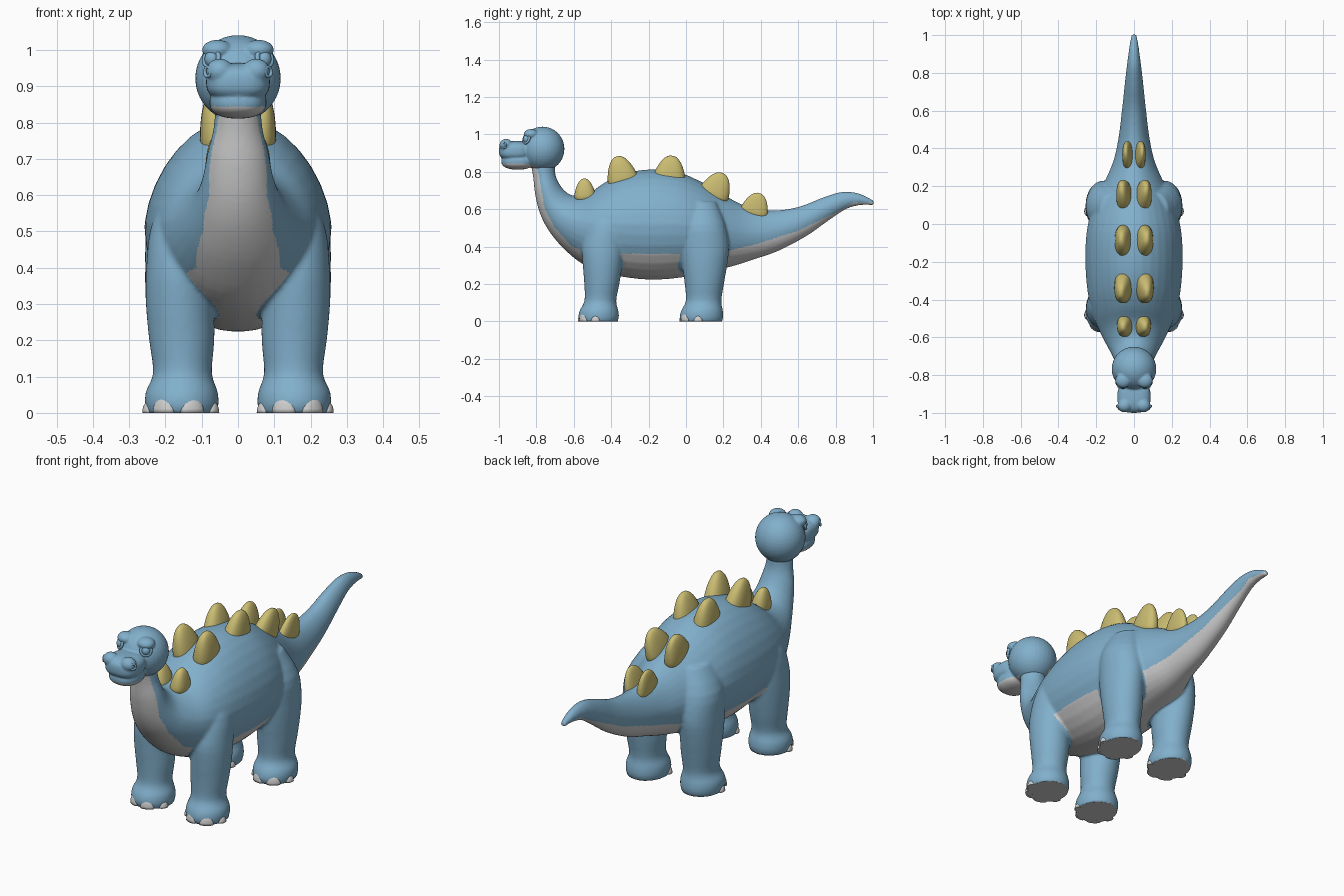
import bpy, bmesh, math
from mathutils import Vector, Matrix

if "Cube" in bpy.data.objects:
    bpy.data.objects.remove(bpy.data.objects["Cube"])


def material(name, rgb):
    m = bpy.data.materials.new(name)
    m.diffuse_color = (*rgb, 1)
    m.use_nodes = True
    m.node_tree.nodes["Principled BSDF"].inputs["Base Color"].default_value = m.diffuse_color
    return m


BLUE = material("blue skin", (0.22, 0.43, 0.60))
PALE = material("pale belly", (0.60, 0.61, 0.60))
GOLD = material("gold plates", (0.60, 0.51, 0.17))


def finish(name, bm, mats):
    bmesh.ops.recalc_face_normals(bm, faces=bm.faces)
    me = bpy.data.meshes.new(name)
    bm.to_mesh(me)
    bm.free()
    for m in mats:
        me.materials.append(m)
    me.shade_smooth()
    ob = bpy.data.objects.new(name, me)
    bpy.context.collection.objects.link(ob)
    return ob


def spline(rows, steps=4):
    """Catmull-Rom through tuples of numbers."""
    out = []
    for i in range(len(rows) - 1):
        a, b = rows[max(i - 1, 0)], rows[i]
        c, d = rows[i + 1], rows[min(i + 2, len(rows) - 1)]
        for k in range(steps):
            t = k / steps
            out.append([0.5 * (2 * q + (r - p) * t + (2 * p - 5 * q + 4 * r - s) * t * t
                               + (3 * q - p - 3 * r + s) * t ** 3)
                        for p, q, r, s in zip(a, b, c, d)])
    return out + [list(rows[-1])]


def loft(bm, rings, n=32):
    """Rings of (centre, side vector, up vector, top pinch)."""
    loops = []
    for c, u, v, pinch in rings:
        loop = []
        for k in range(n):
            a = 2 * math.pi * k / n
            s = math.sin(a)
            loop.append(bm.verts.new(c + u * math.cos(a) * (1 - pinch * max(s, 0)) + v * s))
        loops.append(loop)
    for p, q in zip(loops, loops[1:]):
        for k in range(n):
            bm.faces.new((p[k], p[(k + 1) % n], q[(k + 1) % n], q[k]))
    bm.faces.new(loops[0][::-1])
    bm.faces.new(loops[-1])


def blob(bm, centre, radii, power=1.0):
    """Ellipsoid; power below 1 makes it boxier."""
    verts = bmesh.ops.create_uvsphere(bm, u_segments=32, v_segments=20, radius=1)["verts"]
    for v in verts:
        v.co = Vector([centre[i] + radii[i] * math.copysign(abs(v.co[i]) ** power, v.co[i])
                       for i in range(3)])


def torus(bm, centre, axis, major, minor, n=28, m=10):
    rot = Vector(axis).to_track_quat('Z', 'Y').to_matrix()
    grid = [[bm.verts.new(Vector(centre) + rot @ Vector((
        (major + minor * math.cos(b)) * math.cos(a),
        (major + minor * math.cos(b)) * math.sin(a), minor * math.sin(b))))
        for b in [2 * math.pi * j / m for j in range(m)]]
        for a in [2 * math.pi * i / n for i in range(n)]]
    for i in range(n):
        for j in range(m):
            bm.faces.new((grid[i][j], grid[(i + 1) % n][j],
                          grid[(i + 1) % n][(j + 1) % m], grid[i][(j + 1) % m]))


def fuse(name, bm, voxel, rounds, is_pale):
    """Melt overlapping pieces into one skin, then colour it by rule."""
    ob = finish(name, bm, [BLUE, PALE])
    r = ob.modifiers.new("melt", 'REMESH')
    r.mode, r.voxel_size = 'VOXEL', voxel
    s = ob.modifiers.new("soften", 'SMOOTH')
    s.factor, s.iterations = 0.5, rounds
    dg = bpy.context.evaluated_depsgraph_get()
    me = bpy.data.meshes.new_from_object(ob.evaluated_get(dg))
    ob.modifiers.clear()
    ob.data = me
    me.materials.clear()
    me.materials.append(BLUE)
    me.materials.append(PALE)
    for v in me.vertices:
        if v.co.z < 0.007:
            v.co.z = 0
    for p in me.polygons:
        p.material_index = 1 if is_pale(p.center) else 0
    me.shade_smooth()
    return ob


# Body, neck and tail: top y, top z, bottom y, bottom z, half width
SPINE = [(-.70, .87, -.83, .84, .062), (-.70, .80, -.817, .77, .068),
         (-.685, .75, -.807, .68, .085), (-.65, .70, -.782, .58, .10),
         (-.60, .672, -.737, .49, .125), (-.52, .685, -.66, .395, .168),
         (-.43, .745, -.55, .305, .215), (-.33, .79, -.40, .25, .245),
         (-.2, .812, -.2, .223, .258), (-.05, .80, -.02, .235, .25),
         (.08, .747, .12, .265, .215), (.2, .677, .25, .295, .155),
         (.32, .617, .36, .33, .107), (.45, .592, .49, .375, .08),
         (.6, .612, .64, .453, .062), (.73, .662, .76, .537, .049),
         (.83, .692, .85, .597, .038), (.91, .688, .91, .617, .029),
         (.97, .665, .965, .623, .021), (1.008, .643, 1.0, .618, .013)]
body = bmesh.new()
loft(body, [(Vector((0, (a + c) / 2, (b + d) / 2)), Vector((w, 0, 0)),
             Vector((0, (a - c) / 2, (b - d) / 2)), 0.12)
            for a, b, c, d, w in spline(SPINE)])

# Legs: z, centre x, centre y, radius x, radius y
FRONT = [(0, .155, -.467, .097, .102), (.025, .155, -.467, .102, .109),
         (.06, .155, -.465, .099, .103), (.11, .153, -.458, .081, .085),
         (.2, .155, -.45, .09, .094), (.3, .16, -.446, .094, .106),
         (.4, .16, -.44, .093, .115), (.52, .15, -.42, .088, .105), (.64, .12, -.4, .06, .08)]
HIND = [(0, .155, .083, .097, .11), (.025, .155, .083, .102, .117),
        (.06, .155, .086, .099, .111), (.11, .153, .094, .081, .095),
        (.2, .155, .098, .09, .105), (.3, .16, .10, .094, .12),
        (.4, .16, .10, .096, .13), (.52, .152, .09, .096, .12), (.64, .12, .07, .06, .09)]
for side in (1, -1):
    for leg in (FRONT, HIND):
        loft(body, [(Vector((side * x, y, z)), Vector((rx, 0, 0)), Vector((0, ry, 0)), 0)
                    for z, x, y, rx, ry in spline(leg, 3)])

# Pale underside lies below this side-view line (y, z)
LINE = [(-.84, .92), (-.79, .8), (-.755, .6), (-.70, .5), (-.61, .4), (-.5, .365),
        (0, .36), (.2, .37), (.4, .42), (.6, .485), (.8, .582), (.9, .637), (1.1, .632)]


def under_body(c):
    if c.z < 0.004:
        return True
    for y, ry in ((-.45, .108), (.095, .128)):
        if ((abs(c.x) - .158) / .1) ** 2 + ((c.y - y) / ry) ** 2 < 1.15:
            return False
    if c.z < 0.2:
        return False
    for (a, p), (b, q) in zip(LINE, LINE[1:]):
        if a <= c.y < b:
            return c.z < p + (q - p) * (c.y - a) / (b - a)
    return False


fuse("body", body, 0.0065, 14, under_body)

# Head: skull, muzzle, jaw, nose bumps and brows
head = bmesh.new()
blob(head, (0, -.767, .922), (.118, .117, .119))
blob(head, (0, -.915, .912), (.088, .085, .053), 0.72)
blob(head, (0, -.9, .856), (.079, .088, .045), 0.85)
for side in (1, -1):
    blob(head, (side * .05, -.962, .942), (.038, .035, .034))
    blob(head, (side * .057, -.828, 1.0), (.042, .04, .028))
fuse("head", head, 0.005, 4, lambda c: c.z < .845 - .25 * max(0, c.y + .86) and c.y < -.79)

# Eyes with lids, and nostril rims
face = bmesh.new()
for side in (1, -1):
    blob(face, (side * .071, -.850, .975), (.021, .021, .023))
    torus(face, (side * .073, -.853, .976), (side * .55, -.75, .25), .024, .007)
    torus(face, (side * .083, -.972, .94), (side * .75, -.62, .1), .013, .005)
finish("eyes_and_nostrils", face, [BLUE])

# Toe nails around the front and outside of every foot
nails = bmesh.new()
for side in (1, -1):
    for y, ry in ((-.467, .105), (.083, .113)):
        for deg in (80, 32, -18, -66):
            a = math.radians(deg)
            size = .034 if abs(deg) < 50 else .024
            verts = bmesh.ops.create_uvsphere(nails, u_segments=20, v_segments=12, radius=1)["verts"]
            turn = Matrix.Rotation(a, 3, 'Z')
            for v in verts:
                p = turn @ Vector((v.co.x * size, v.co.y * .016, max(v.co.z, 0) * size * 1.3))
                v.co = Vector((side * (.155 + .094 * math.sin(a) + p.x),
                               y - (ry - .008) * math.cos(a) + p.y, p.z))
finish("toe_nails", nails, [PALE])

# Back plates in pairs: y, base z, x, half width, half length, height, slope
PLATES = [(-.54, .672, .050, .040, .057, .092, 3), (-.337, .757, .057, .048, .083, .13, 14),
          (-.09, .762, .055, .047, .087, .125, -7), (.15, .685, .053, .041, .083, .118, -24),
          (.365, .59, .034, .028, .074, .10, -16)]
for i, (y, z, x, rx, ry, h, slope) in enumerate(PLATES):
    bm = bmesh.new()
    for side in (1, -1):
        verts = bmesh.ops.create_uvsphere(bm, u_segments=28, v_segments=20, radius=1)["verts"]
        rot = Matrix.Rotation(math.radians(slope), 3, 'X') @ Matrix.Rotation(math.radians(side * 6), 3, 'Y')
        for v in verts:
            up = max(v.co.z, 0)
            taper = 1 - 0.22 * up
            box = [math.copysign(abs(q) ** 0.85, q) for q in v.co[:2]]
            v.co = rot @ Vector((box[0] * rx * taper, box[1] * ry * taper,
                                 v.co.z * (h if v.co.z > 0 else .04))) + Vector((side * x, y, z))
    finish("back_plates_%d" % (i + 1), bm, [GOLD])
